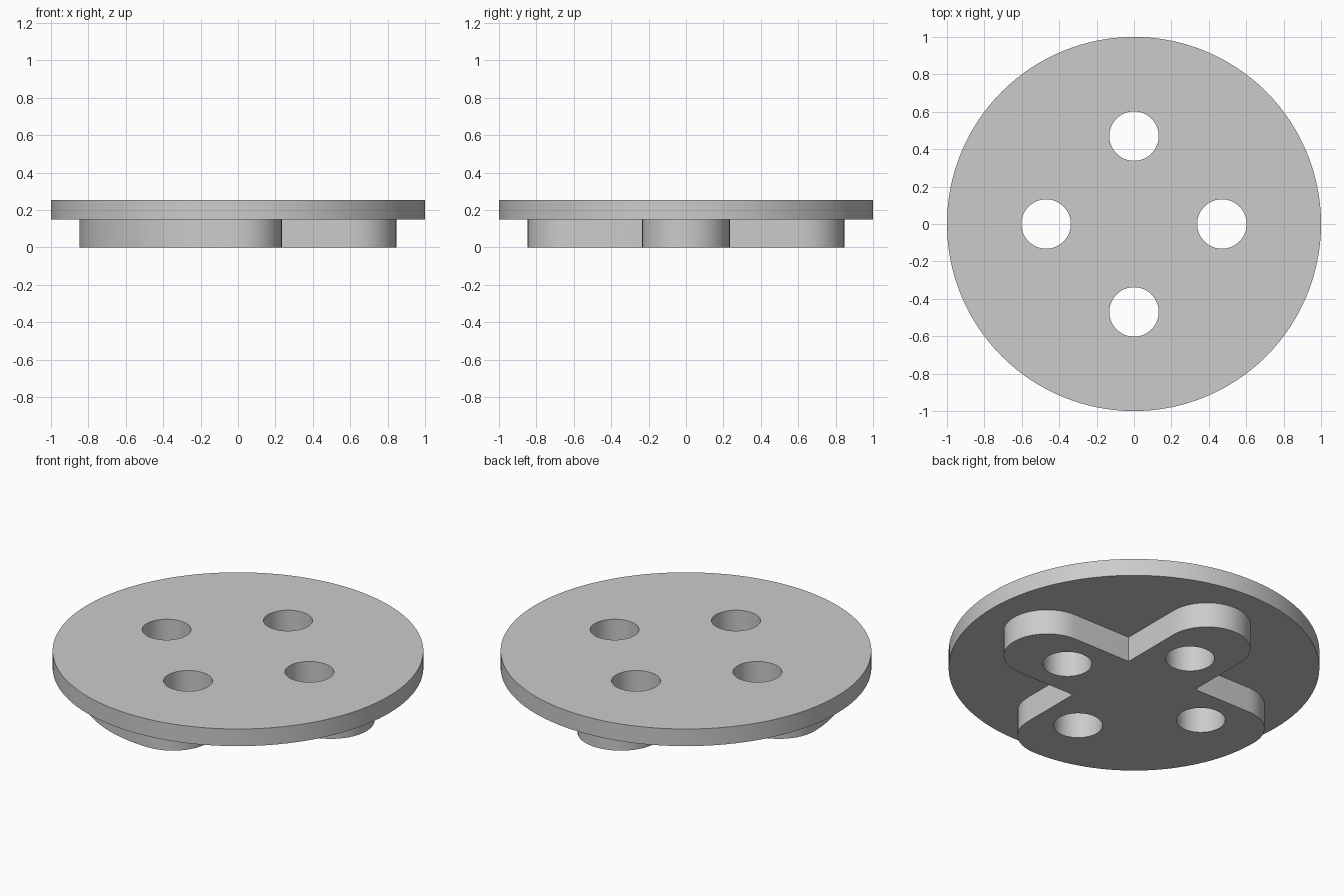
import bpy, bmesh, math

cube = bpy.data.objects.get("Cube")
if cube:
    bpy.data.objects.remove(cube, do_unlink=True)

PLATE_R = 1.0
PLATE_BOTTOM, PLATE_TOP = 0.15, 0.252
REACH = 0.847        # distance from the centre to each arm tip
HALF = 0.235         # half the width of an arm
CAP = REACH - HALF   # centre of an arm's round end
HOLE_R, HOLE_POS = 0.132, 0.47

# One grey for everything
grey = bpy.data.materials.new("light grey")
grey.use_nodes = True
colour = (0.6, 0.6, 0.6, 1.0)
grey.diffuse_color = colour
grey.node_tree.nodes["Principled BSDF"].inputs["Base Color"].default_value = colour


def arc(cx, cy, r, start, end, steps):
    """Points along an arc, angles in degrees, both ends included."""
    angles = [math.radians(start + (end - start) * i / steps) for i in range(steps + 1)]
    return [(cx + r * math.cos(a), cy + r * math.sin(a)) for a in angles]


def circle(cx, cy, r, steps):
    return arc(cx, cy, r, 0, 360, steps)[:-1]


def slab(name, loops, bottom, top):
    """Fill an outline with holes and extrude it upwards."""
    bm = bmesh.new()
    edges = []
    for loop in loops:
        verts = [bm.verts.new((x, y, bottom)) for x, y in loop]
        edges += [bm.edges.new((v, verts[i - 1])) for i, v in enumerate(verts)]
    bmesh.ops.triangle_fill(bm, use_beauty=True, use_dissolve=False, edges=edges)
    result = bmesh.ops.extrude_face_region(bm, geom=bm.faces[:], use_keep_orig=True)
    moved = [g for g in result["geom"] if isinstance(g, bmesh.types.BMVert)]
    bmesh.ops.translate(bm, verts=moved, vec=(0, 0, top - bottom))
    bmesh.ops.recalc_face_normals(bm, faces=bm.faces[:])
    mesh = bpy.data.meshes.new(name)
    bm.to_mesh(mesh)
    bm.free()
    mesh.materials.append(grey)
    obj = bpy.data.objects.new(name, mesh)
    bpy.context.collection.objects.link(obj)
    bpy.ops.object.select_all(action='DESELECT')
    obj.select_set(True)
    bpy.context.view_layer.objects.active = obj
    bpy.ops.object.shade_smooth_by_angle(angle=math.radians(30))
    return obj


# Four through holes, one on each arm
holes = [circle(x * HOLE_POS, y * HOLE_POS, HOLE_R, 48)
         for x, y in ((1, 0), (0, 1), (-1, 0), (0, -1))]

# Cross outline, counter-clockwise: three notches and one quadrant filled by a big arc
outline = arc(0, 0, REACH, 180, 270, 32)
outline += arc(0, -CAP, HALF, -90, 0, 12)[1:]
outline += [(HALF, -HALF)]
outline += arc(CAP, 0, HALF, -90, 90, 24)
outline += [(HALF, HALF)]
outline += arc(0, CAP, HALF, 0, 180, 24)
outline += [(-HALF, HALF)]
outline += arc(-CAP, 0, HALF, 90, 180, 12)[:-1]

slab("round_plate", [circle(0, 0, PLATE_R, 128)] + holes, PLATE_BOTTOM, PLATE_TOP)
slab("cross_base", [outline] + holes, 0.0, PLATE_BOTTOM)
